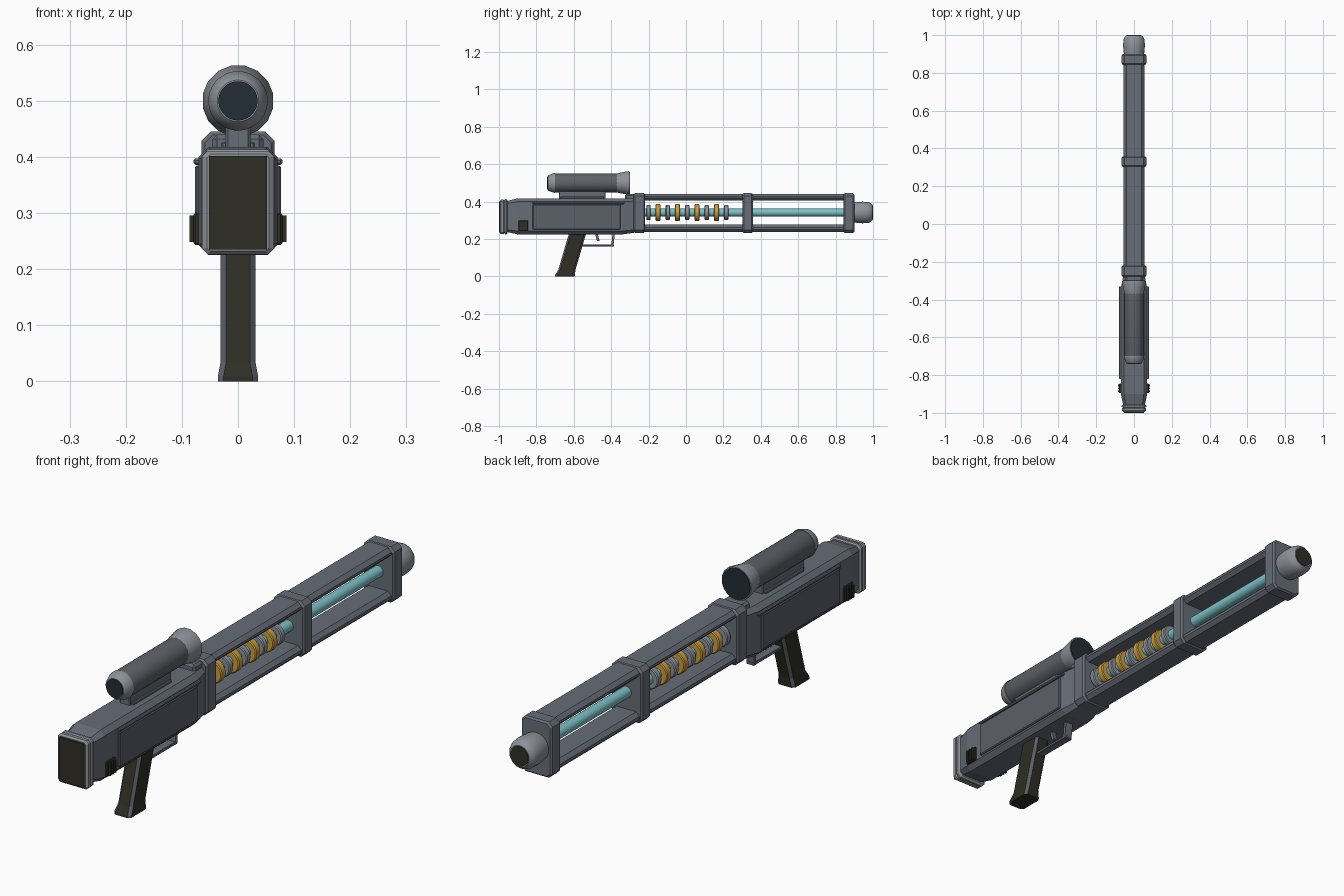
import bpy, bmesh, math
from mathutils import Vector

if "Cube" in bpy.data.objects:
    bpy.data.objects.remove(bpy.data.objects["Cube"])


def material(name, rgb):
    m = bpy.data.materials.new(name)
    m.diffuse_color = (*rgb, 1)
    m.use_nodes = True
    m.node_tree.nodes["Principled BSDF"].inputs["Base Color"].default_value = m.diffuse_color
    return m


BODY = material("gunmetal", (0.135, 0.152, 0.185))
PANEL = material("panel_grey", (0.105, 0.115, 0.14))
STEEL = material("light_steel", (0.27, 0.29, 0.32))
TUBE = material("scope_grey", (0.11, 0.12, 0.135))
RUBBER = material("dark_rubber", (0.028, 0.027, 0.018))
GLASS = material("dark_glass", (0.016, 0.026, 0.036))
GOLD = material("amber", (0.60, 0.34, 0.05))
CYAN = material("cyan_glow", (0.20, 0.53, 0.57))


def finish(name, bm, mats, smooth=False):
    bmesh.ops.recalc_face_normals(bm, faces=bm.faces[:])
    me = bpy.data.meshes.new(name)
    bm.to_mesh(me)
    bm.free()
    for m in mats:
        me.materials.append(m)
    ob = bpy.data.objects.new(name, me)
    bpy.context.collection.objects.link(ob)
    if smooth:
        bpy.context.view_layer.objects.active = ob
        ob.select_set(True)
        bpy.ops.object.shade_smooth_by_angle(angle=math.radians(30))
        ob.select_set(False)
    return ob


def skin(name, rings, mats, rule=None, smooth=False):
    """Join closed rings of points into a capped solid."""
    bm = bmesh.new()
    vs = [[bm.verts.new(p) for p in r] for r in rings]
    n = len(vs[0])
    for a, b in zip(vs, vs[1:]):
        for i in range(n):
            f = bm.faces.new((a[i], a[(i + 1) % n], b[(i + 1) % n], b[i]))
            f.material_index = rule(i) if rule else 0
    for r in (vs[0], vs[-1]):
        bm.faces.new(r)
    return finish(name, bm, mats, smooth)


def octagon(hx, h, c):
    return [(hx, -h + c), (hx, h - c), (hx - c, h), (c - hx, h),
            (-hx, h - c), (-hx, c - h), (c - hx, -h), (hx - c, -h)]


def loft_y(name, sections, mats):
    """sections: y, half width, z low, z high, chamfer"""
    return skin(name, [[(x, y, (a + b) / 2 + z) for x, z in octagon(hx, (b - a) / 2, c)]
                       for y, hx, a, b, c in sections], mats)


def box(name, x, y, z, mat, bevel=0.0):
    bm = bmesh.new()
    bmesh.ops.create_cube(bm, size=1)
    for v in bm.verts:
        v.co = Vector([(r[0] + r[1]) / 2 + k * (r[1] - r[0]) for r, k in zip((x, y, z), v.co)])
    if bevel:
        bmesh.ops.bevel(bm, geom=bm.edges[:], offset=bevel, segments=1, affect='EDGES')
    return finish(name, bm, [mat])


def lathe(name, zc, profile, mat, n=32):
    """profile: (y, radius) turned round a y axis at height zc"""
    return skin(name, [[(r * math.cos(2 * math.pi * (i + .5) / n), y,
                         zc + r * math.sin(2 * math.pi * (i + .5) / n)) for i in range(n)]
                       for y, r in profile], [mat], smooth=True)


# receiver and butt
loft_y("receiver", [(-0.968, 0.055, 0.24, 0.40, 0.012), (-0.90, 0.07, 0.225, 0.418, 0.018),
                    (-0.34, 0.07, 0.225, 0.418, 0.018), (-0.27, 0.056, 0.235, 0.418, 0.015)], [BODY])
box("receiver_nose", (-0.045, 0.045), (-0.325, -0.26), (0.40, 0.44), BODY, 0.008)
loft_y("butt_rim", [(-0.972, 0.058, 0.232, 0.408, 0.01), (-0.968, 0.065, 0.225, 0.413, 0.012),
                    (-0.960, 0.065, 0.225, 0.413, 0.012), (-0.955, 0.058, 0.232, 0.408, 0.01)], [STEEL])
loft_y("butt_pad", [(-0.995, 0.055, 0.232, 0.405, 0.006), (-0.988, 0.064, 0.226, 0.411, 0.01),
                    (-0.976, 0.064, 0.226, 0.411, 0.01), (-0.971, 0.055, 0.232, 0.405, 0.006)], [STEEL])
box("butt_face", (-0.052, 0.052), (-1.0, -0.993), (0.235, 0.402), RUBBER)

# side panels and vents
for s, side in ((1, "right"), (-1, "left")):
    def sx(a, b):
        return tuple(sorted((s * a, s * b)))
    box("side_panel_" + side, sx(0.06, 0.077), (-0.82, -0.35), (0.25, 0.385), PANEL, 0.004)
    box("panel_top_strip_" + side, sx(0.06, 0.079), (-0.82, -0.33), (0.386, 0.397), BODY, 0.003)
    box("vent_" + side, sx(0.06, 0.079), (-0.896, -0.844), (0.243, 0.30), RUBBER, 0.003)
    for k in range(3):
        y = -0.885 + 0.015 * k
        box(f"vent_rib_{side}_{k}", sx(0.07, 0.086), (y - 0.004, y + 0.004), (0.248, 0.296), RUBBER)

# barrel frame
for name, a, b in (("top_rail", 0.405, 0.442), ("bottom_rail", 0.238, 0.277)):
    loft_y(name, [(y, 0.055, a, b, 0.014) for y in (-0.25, 0.87)], [BODY])
for name, a, b in (("rear", -0.28, -0.218), ("middle", 0.302, 0.358), ("front", 0.842, 0.90)):
    loft_y(name + "_clamp", [(a, 0.059, 0.239, 0.439, 0.014), (a + 0.007, 0.065, 0.233, 0.445, 0.016),
                             (b - 0.007, 0.065, 0.233, 0.445, 0.016), (b, 0.059, 0.239, 0.439, 0.014)], [BODY])

# glowing rod, coils and muzzle
lathe("energy_rod", 0.342, [(-0.25, 0.021), (0.87, 0.021)], CYAN)
for k in range(9):
    y = -0.201 + 0.052 * k
    gold = k % 2
    r, w = (0.045, 0.0135) if gold else (0.041, 0.0115)
    lathe(f"coil_{k}", 0.342, [(y - w, r - 0.004), (y - w + 0.003, r), (y + w - 0.003, r), (y + w, r - 0.004)],
          GOLD if gold else STEEL, 24)
lathe("muzzle", 0.342, [(0.89, 0.051), (0.91, 0.055), (0.945, 0.058), (0.975, 0.056), (0.99, 0.050),
                        (0.998, 0.040)], STEEL)
lathe("muzzle_opening", 0.342, [(0.99, 0.037), (1.0, 0.037)], RUBBER)

# scope
lathe("scope_tube", 0.5, [(-0.738, 0.036), (-0.733, 0.042), (-0.705, 0.051), (-0.36, 0.051)], TUBE)
lathe("scope_eyepiece", 0.5, [(-0.739, 0.037), (-0.733, 0.043), (-0.706, 0.053), (-0.70, 0.053)], STEEL)
lathe("scope_flare", 0.5, [(-0.375, 0.050), (-0.365, 0.053), (-0.31, 0.064), (-0.303, 0.063)], STEEL, 16)
lathe("scope_rear_lens", 0.5, [(-0.742, 0.035), (-0.736, 0.035)], GLASS)
lathe("scope_front_lens", 0.5, [(-0.31, 0.059), (-0.30, 0.059)], GLASS)
box("scope_mount", (-0.022, 0.022), (-0.68, -0.43), (0.41, 0.458), BODY, 0.004)
box("scope_mount_base", (-0.03, 0.03), (-0.67, -0.44), (0.41, 0.427), BODY, 0.003)

# grip, with lighter chamfers
skin("grip", [[(x, yc + y, z) for x, y in octagon(hx, hy, 0.01)] for z, yc, hx, hy in
              ((0.0, -0.648, 0.036, 0.053), (0.008, -0.647, 0.036, 0.053), (0.035, -0.637, 0.031, 0.046),
               (0.24, -0.577, 0.031, 0.046))],
     [RUBBER, PANEL], lambda i: i % 2)

# trigger and guard
box("guard_bottom", (-0.016, 0.016), (-0.565, -0.385), (0.16, 0.171), BODY, 0.002)
skin("guard_front", [[(x, y + d, z) for x, d in ((-0.016, -0.006), (0.016, -0.006), (0.016, 0.006), (-0.016, 0.006))]
                     for z, y in ((0.161, -0.394), (0.235, -0.386))], [BODY])
skin("trigger", [[(x, y + d, z) for x, d in ((-0.008, -0.007), (0.008, -0.007), (0.008, 0.007), (-0.008, 0.007))]
                 for z, y in ((0.19, -0.468), (0.21, -0.475), (0.24, -0.48))], [BODY])
